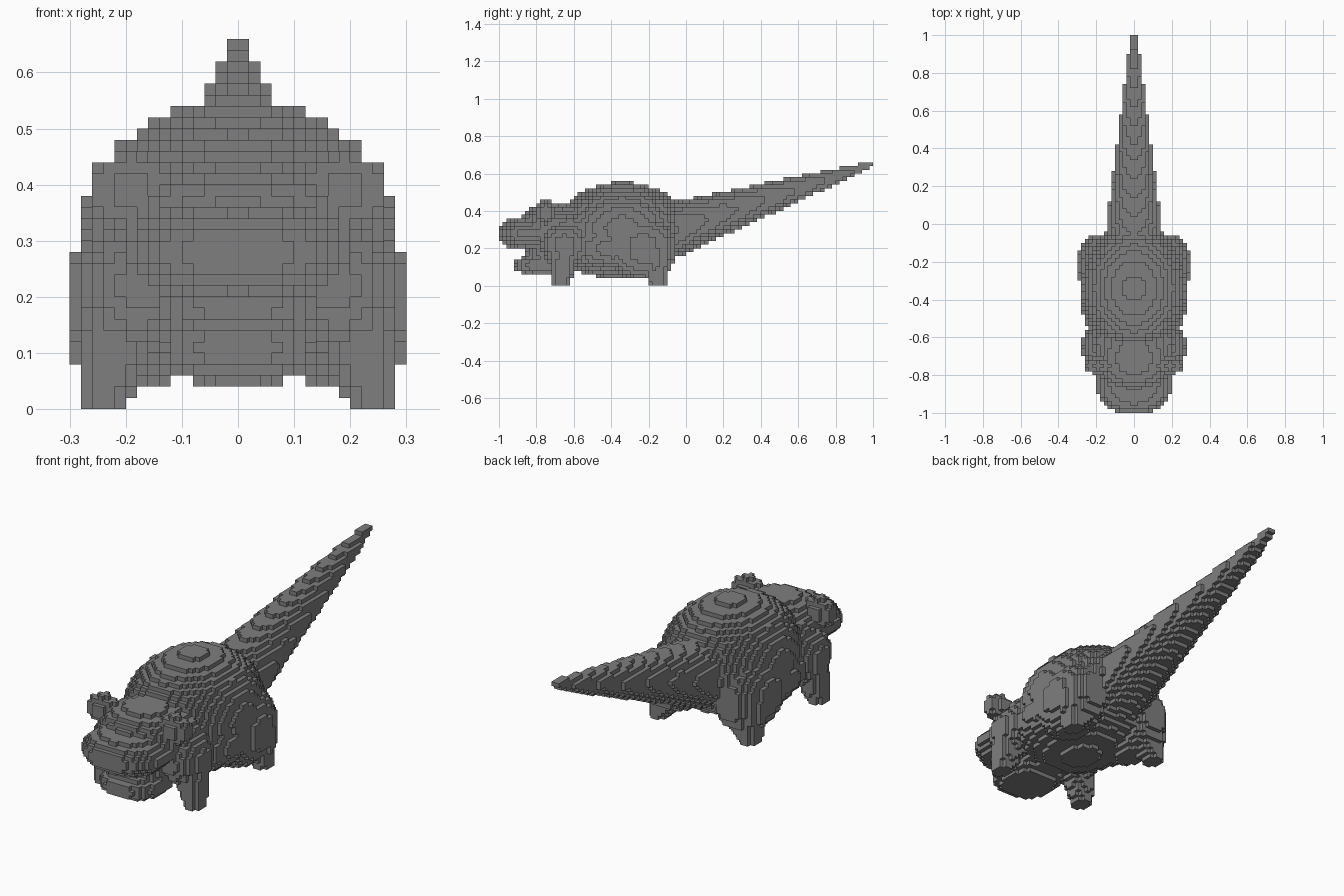
import bpy
import bmesh
from mathutils import Vector

cube = bpy.data.objects.get("Cube")
if cube:
    bpy.data.objects.remove(cube, do_unlink=True)

S = 0.02                     # block size
NX, NY, NZ = 15, 50, 33      # half width, half length, height in blocks

grey = bpy.data.materials.new("stone grey")
grey.use_nodes = True
colour = (0.21, 0.21, 0.21, 1)
grey.diffuse_color = colour
grey.node_tree.nodes["Principled BSDF"].inputs["Base Color"].default_value = colour


def blob(centre, radii, power=2):
    """Rounded solid; side parts are mirrored because x is always positive."""
    def inside(p):
        return sum((abs(a - c) / r) ** power
                   for a, c, r in zip(p, centre, radii)) <= 1
    return inside


def taper(start, end, r0, r1, axis):
    """Slanted cone sliced square to one axis."""
    start, end = Vector(start), Vector(end)

    def inside(p):
        t = (p[axis] - start[axis]) / (end[axis] - start[axis])
        if not 0 <= t <= 1:
            return False
        return (Vector(p) - start.lerp(end, t)).length <= r0 + (r1 - r0) * t
    return inside


# Each part is a union of solids; earlier parts claim shared blocks
parts = {
    "body": [blob((0, -0.34, 0.305), (0.28, 0.345, 0.25)),
             blob((0, -0.385, 0.2), (0.285, 0.33, 0.157))],
    "tail": [taper((0, -0.1, 0.285), (0, 1, 0.65), 0.157, 0.018, 1)],
    "ears": [blob((0.19, -0.75, 0.39), (0.075, 0.045, 0.07))],
    "neck": [blob((0, -0.62, 0.26), (0.25, 0.18, 0.17))],
    "skull": [blob((0, -0.71, 0.3), (0.2, 0.18, 0.142), 2.3),
              blob((0, -0.7, 0.2), (0.17, 0.17, 0.13))],
    "snout": [blob((0, -0.84, 0.28), (0.2, 0.17, 0.09), 2.1)],
    "jaw": [blob((0, -0.77, 0.11), (0.145, 0.152, 0.055), 2.5)],
    "front_legs": [taper((0.24, -0.67, 0), (0.19, -0.64, 0.22), 0.043, 0.09, 2),
                   blob((0.18, -0.65, 0.22), (0.1, 0.13, 0.12))],
    "rear_legs": [taper((0.24, -0.15, 0), (0.18, -0.18, 0.2), 0.043, 0.12, 2),
                  blob((0.18, -0.23, 0.2), (0.118, 0.18, 0.165), 2.3)],
}

# Fill the block grid on one side, then mirror it
owner = {}
for i in range(NX):
    for j in range(-NY, NY):
        for k in range(NZ):
            p = ((i + 0.5) * S, (j + 0.5) * S, (k + 0.5) * S)
            for name, solids in parts.items():
                if any(solid(p) for solid in solids):
                    owner[i, j, k] = owner[-1 - i, j, k] = name
                    break


def block_faces(cell):
    """Corner loops of the exposed sides of one block."""
    for axis in range(3):
        for side in (0, 1):
            neighbour = list(cell)
            neighbour[axis] += 2 * side - 1
            if tuple(neighbour) in owner:
                continue
            loop = []
            for u, v in ((0, 0), (1, 0), (1, 1), (0, 1)):
                corner = list(cell)
                corner[axis] += side
                corner[(axis + 1) % 3] += u
                corner[(axis + 2) % 3] += v
                loop.append(tuple(corner))
            yield loop if side else loop[::-1]


# Build the outer skin of each part
for name in parts:
    bm = bmesh.new()
    verts = {}
    for cell, part in owner.items():
        if part != name:
            continue
        for loop in block_faces(cell):
            for c in loop:
                if c not in verts:
                    verts[c] = bm.verts.new(Vector(c) * S)
            bm.faces.new([verts[c] for c in loop])
    mesh = bpy.data.meshes.new(name)
    bm.to_mesh(mesh)
    bm.free()
    mesh.materials.append(grey)
    bpy.context.collection.objects.link(bpy.data.objects.new(name, mesh))
